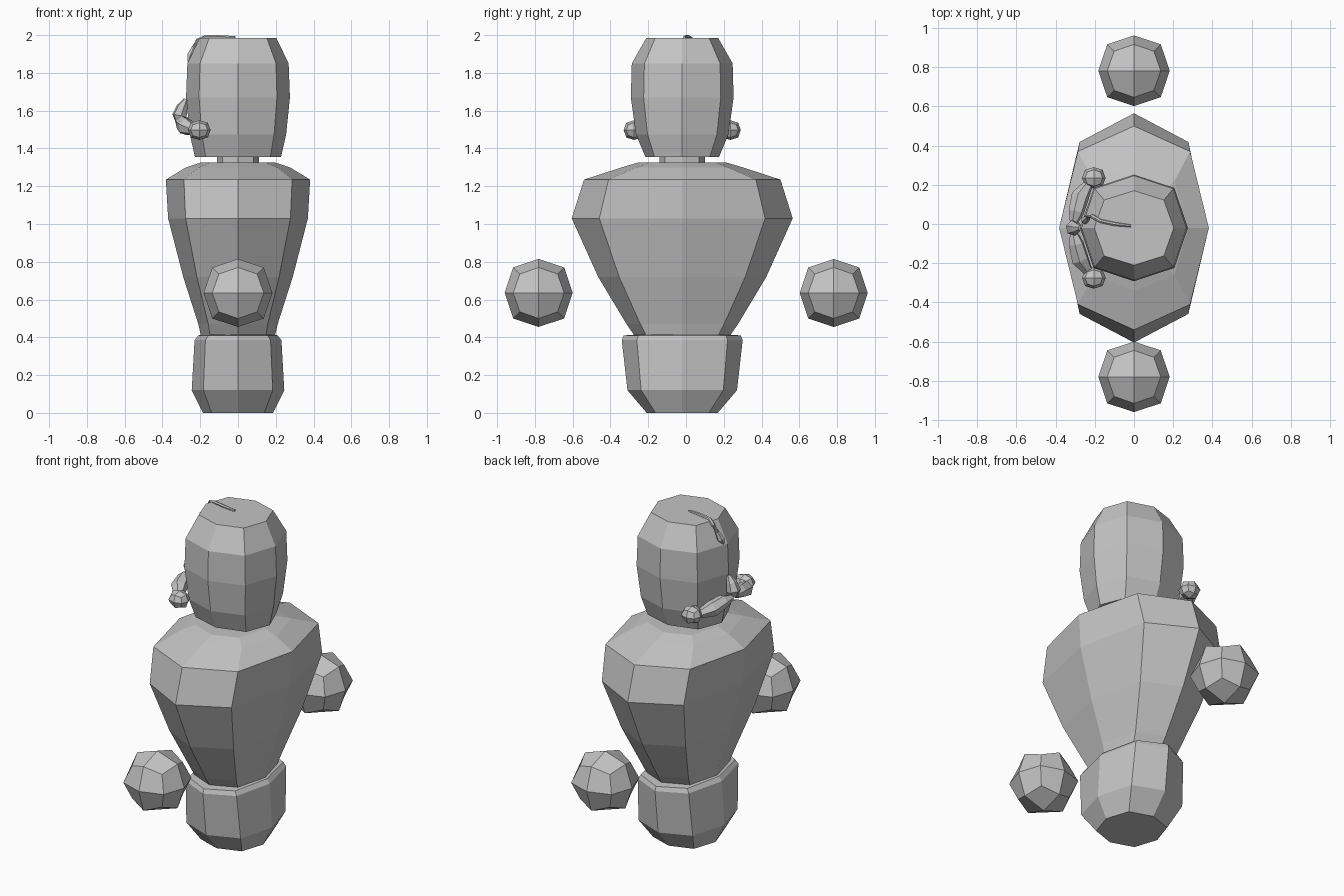
import bpy, bmesh, math
from mathutils import Vector

if "Cube" in bpy.data.objects:
    bpy.data.objects.remove(bpy.data.objects["Cube"])

grey = bpy.data.materials.new("plain grey")
grey.diffuse_color = (0.55, 0.55, 0.55, 1)
grey.use_nodes = True
grey.node_tree.nodes["Principled BSDF"].inputs["Base Color"].default_value = grey.diffuse_color
CY = -0.02  # fore-aft centre line of the body


def finish(name, bm):
    bmesh.ops.recalc_face_normals(bm, faces=bm.faces)
    mesh = bpy.data.meshes.new(name)
    bm.to_mesh(mesh)
    bm.free()
    mesh.materials.append(grey)
    obj = bpy.data.objects.new(name, mesh)
    bpy.context.collection.objects.link(obj)
    return obj


def skin(name, loops):
    """Join equal-sized loops of points with quads and cap both ends."""
    bm = bmesh.new()
    rows = [[bm.verts.new(p) for p in loop] for loop in loops]
    n = len(rows[0])
    for a, b in zip(rows, rows[1:]):
        for i in range(n):
            j = (i + 1) % n
            bm.faces.new((a[i], a[j], b[j], b[i]))
    bm.faces.new(rows[0])
    bm.faces.new(rows[-1])
    return finish(name, bm)


def stack(name, rings):
    """Eight-sided body from (height, half width x, half width y) rings."""
    k = 0.75
    octagon = [(1, 0), (k, k), (0, 1), (-k, k), (-1, 0), (-k, -k), (0, -1), (k, -k)]
    return skin(name, [[(u * rx, CY + v * ry, z) for u, v in octagon]
                       for z, rx, ry in rings])


def tube(name, path, sides=6):
    """Tube along (x, y, z, radius) points."""
    pts = [Vector(p[:3]) for p in path]
    loops = []
    for i, p in enumerate(pts):
        t = (pts[min(i + 1, len(pts) - 1)] - pts[max(i - 1, 0)]).normalized()
        up = Vector((0.3, 0.2, 1)) if abs(t.z) < 0.7 else Vector((1, 0.2, 0.6))
        a = t.cross(up).normalized()
        b = t.cross(a)
        r = path[i][3]
        loops.append([p + r * (a * math.cos(w) + b * math.sin(w))
                      for w in (math.tau * s / sides for s in range(sides))])
    return skin(name, loops)


def ball(name, centre, size):
    """Rounded cube with 24 quads."""
    bm = bmesh.new()
    bmesh.ops.create_cube(bm, size=2)
    bmesh.ops.subdivide_edges(bm, edges=bm.edges[:], cuts=1, use_grid_fill=True)
    pull = {1: 1.0, 2: 0.75, 3: 0.556}
    for v in bm.verts:
        v.co *= pull[sum(abs(c) > 0.5 for c in v.co)]
        v.co = Vector([c + s * q for c, s, q in zip(centre, size, v.co)])
    return finish(name, bm)


# Base and torso
stack("base", [(0, .185, .188), (.12, .245, .29), (.385, .23, .32),
               (.41, .21, .31), (.415, .19, .24)])
stack("torso", [(.405, .195, .25), (.47, .21, .295), (.72, .29, .445),
                (1.03, .37, .585), (1.235, .382, .52), (1.30, .275, .32),
                (1.325, .20, .235)])

# Neck and head
stack("neck", [(1.31, .11, .12), (1.37, .11, .12)])
stack("head", [(1.355, .228, .195), (1.475, .255, .245), (1.67, .275, .272),
               (1.85, .268, .267), (1.985, .203, .19)])

# Floating hands
for side, y in (("front", -.78), ("back", .782)):
    ball(side + "_hand", (0, y, .635), (.182, .18, .18))

# Nose and moustache on the -x side
tube("nose", [(-.275, CY, 1.66, .012), (-.295, CY, 1.62, .03),
              (-.31, CY, 1.575, .04), (-.31, CY, 1.54, .022)])
for side, s in (("front", -1), ("back", 1)):
    tube(side + "_moustache",
         [(-.31, CY + s * .02, 1.54, .018), (-.295, CY + s * .08, 1.535, .04),
          (-.275, CY + s * .16, 1.515, .047), (-.235, CY + s * .22, 1.495, .026)])
    ball(side + "_moustache_tip", (-.205, CY + s * .255, 1.497), (.06, .055, .052))

# Single lock of hair over the crown
tube("hair_lock", [(-.015, -.01, 1.988, .007), (-.10, 0, 1.99, .010),
                   (-.17, .015, 1.99, .010), (-.215, .04, 1.97, .012),
                   (-.235, .035, 1.935, .012), (-.25, .02, 1.89, .022),
                   (-.262, .01, 1.86, .006)])
